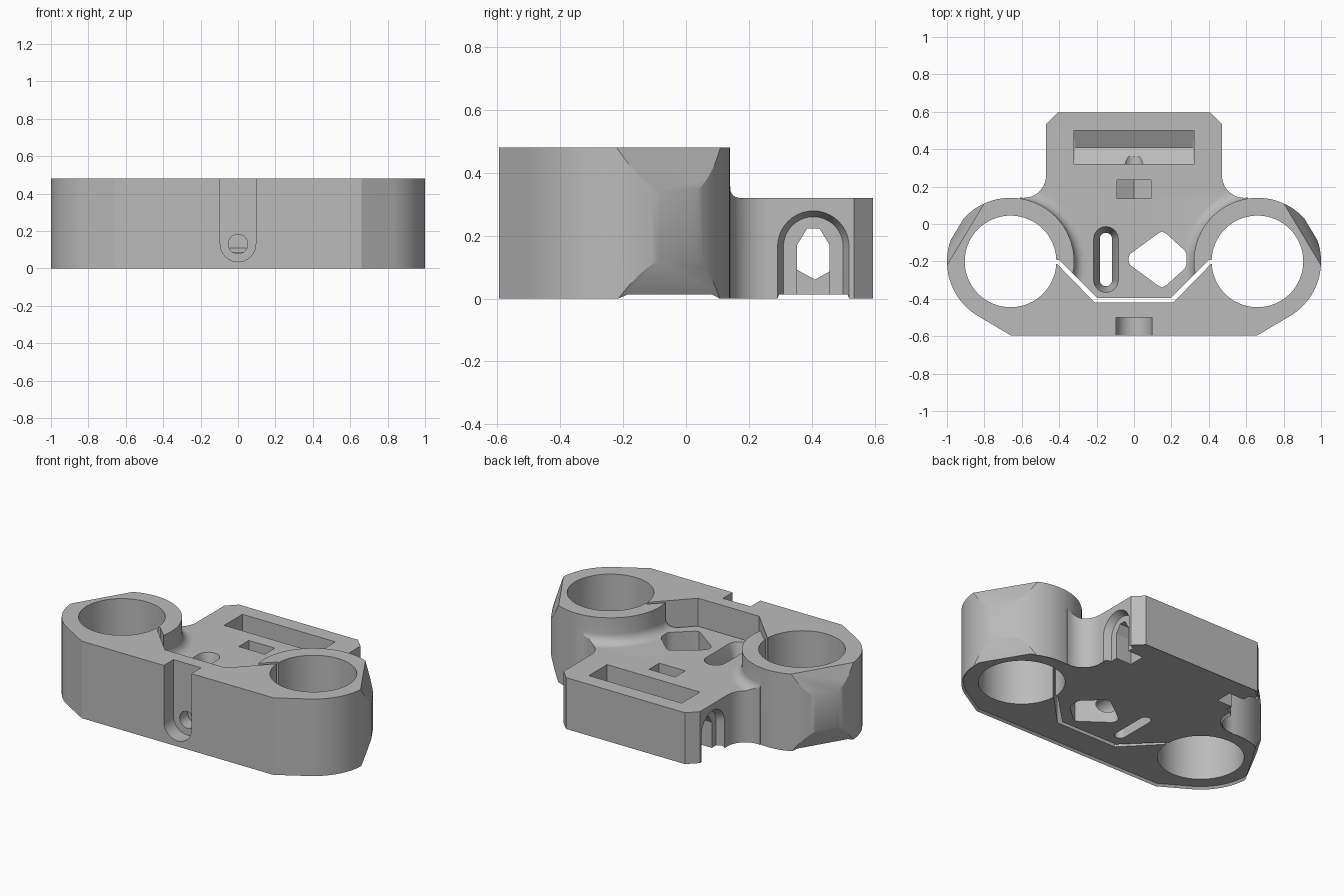
import bpy, bmesh
from math import sin, cos, radians
from mathutils import Vector

if "Cube" in bpy.data.objects:
    bpy.data.objects.remove(bpy.data.objects["Cube"])

RING = (0.66, -0.2)      # bearing hole centre
TOP, PLATE = 0.48, 0.32  # full height and plate height


def arc(cx, cy, r, a0, a1, n):
    return [(cx + r * cos(radians(a0 + (a1 - a0) * i / n)),
             cy + r * sin(radians(a0 + (a1 - a0) * i / n))) for i in range(n + 1)]


def circle(cx, cy, r, n=64):
    return arc(cx, cy, r, 0, 360, n)[:-1]


def place(pts, w, axis):
    order = {"x": lambda u, v: (w, u, v), "y": lambda u, v: (u, w, v), "z": lambda u, v: (u, v, w)}
    return [order[axis](u, v) for u, v in pts]


def loft(name, loops):
    """Closed solid through matching loops of 3D points."""
    bm = bmesh.new()
    rows = [[bm.verts.new(p) for p in loop] for loop in loops]
    for a, b in zip(rows, rows[1:]):
        for i in range(len(a)):
            j = (i + 1) % len(a)
            bm.faces.new((a[i], a[j], b[j], b[i]))
    bm.faces.new(rows[0])
    bm.faces.new(rows[-1])
    bmesh.ops.recalc_face_normals(bm, faces=bm.faces)
    me = bpy.data.meshes.new(name)
    bm.to_mesh(me)
    bm.free()
    ob = bpy.data.objects.new(name, me)
    bpy.context.collection.objects.link(ob)
    return ob


def prism(name, pts, lo, hi, axis="z"):
    return loft(name, [place(pts, lo, axis), place(pts, hi, axis)])


def cut(target, cutter):
    mod = target.modifiers.new("cut", "BOOLEAN")
    mod.operation, mod.solver, mod.object = "DIFFERENCE", "EXACT", cutter
    bpy.context.view_layer.objects.active = target
    bpy.ops.object.modifier_apply(modifier=mod.name)
    bpy.data.objects.remove(cutter)


def mirrored(pts):
    return pts + [(-x, y) for x, y in reversed(pts)]


# Body outline: flat front, round ends, swept necks, chamfered rear corners
half = [(0.66, -0.595)]
half += arc(*RING, 0.34, -60.7, 98.7, 44)
half += arc(0.59, 0.26, 0.12, -81.3, -180, 14)
half += [(0.47, 0.535), (0.41, 0.595)]
body = prism("clamp_body", mirrored(half), 0, TOP)

# Small chamfer along the bottom edge
bm = bmesh.new()
bm.from_mesh(body.data)
base = min(bm.faces, key=lambda f: f.calc_center_median().z)
rim = list(base.verts)
bmesh.ops.inset_region(bm, faces=[base], thickness=0.012, use_even_offset=True)
for v in rim:
    v.co.z = 0.013
bm.to_mesh(body.data)
bm.free()

# Lower the middle plate, leaving flared feet around the two rings
clear = prism("plate_clearance", mirrored([(0.2, -0.41), (0.41, -0.205), (0.66, -0.205), (0.66, 0.8)]), PLATE, 0.7)
for s in (1, -1):
    flare = [(0.4, PLATE - 0.05)] + arc(0.4, PLATE + 0.06, 0.06, 270, 180, 8) + [(0.34, 0.8)]
    cut(clear, loft("ring_flare", [place(circle(s * RING[0], RING[1], r), z, "z") for r, z in flare]))
cut(body, clear)

# Round arch for the side recesses
def arch(h, low=-0.1):
    return [(0.405 - h, low)] + arc(0.405, 0.165, h, 180, 0, 20) + [(0.405 + h, low)]


for s in (1, -1):
    cx, cy = s * RING[0], RING[1]
    # Through hole with a chamfered lower lip
    cut(body, loft("bearing_hole", [place(circle(cx, cy, r), z, "z")
                                    for r, z in ((0.261, -0.003), (0.245, 0.013), (0.245, 0.6))]))
    # Tapered flats on the outer rear of each ring
    n = Vector((s * cos(radians(31)), sin(radians(31)), 0))
    t = Vector((-n.y, n.x, 0))
    profile = [(0.273, 0.5), (0.333, 0.34), (0.333, 0.12), (0.275, -0.02), (0.6, -0.02), (0.6, 0.5)]
    cut(body, loft("ring_flat", [[Vector((cx, cy, z)) + n * d + t * k for d, z in profile]
                                 for k in (-0.28, 0.28)]))
    # Arched side recess and the passage behind it
    cut(body, loft("side_recess", [place(arch(0.118), s * 0.48, "x"), place(arch(0.095), s * 0.425, "x")]))
    passage = [(0.353, -0.1), (0.353, 0.17), (0.385, 0.222), (0.425, 0.222), (0.457, 0.17), (0.457, -0.1)]
    cut(body, prism("side_passage", passage, s * 0.319, s * 0.5, "x"))

# Cross pocket with a V floor
cut(body, prism("cross_pocket", [(0.32, 0.6), (0.32, 0.11), (0.41, 0.06), (0.5, 0.11), (0.5, 0.6)], -0.32, 0.32, "x"))

# Flex slot separating the front jaw from the plate
jaw = [(0.21, -0.42), (0.41, -0.215), (0.46, -0.215), (0.46, -0.193), (0.4, -0.193), (0.197, -0.395)]
cut(body, prism("flex_slot", jaw[:3] + jaw[3:] + [(-x, y) for x, y in reversed(jaw)], -0.1, 0.7))

# Screw channel in the front, screw bore and nut trap
channel = arc(0, 0.13, 0.095, 180, 360, 20) + [(0.095, 0.7), (-0.095, 0.7)]
cut(body, prism("screw_channel", channel, -0.7, -0.5, "y"))
cut(body, prism("screw_bore", circle(0, 0.13, 0.052, 32), -0.55, 0.36, "y"))
cut(body, prism("nut_trap", [(-0.09, 0.6), (-0.09, 0.08), (0, 0.028), (0.09, 0.08), (0.09, 0.6)], 0.135, 0.235, "y"))

# Rounded diamond window
diamond = [(0.13, -0.05), (0.15, -0.04), (0.17, -0.05), (0.27, -0.14), (0.28, -0.16), (0.28, -0.22),
           (0.27, -0.24), (0.17, -0.33), (0.15, -0.34), (0.13, -0.33), (-0.02, -0.22), (-0.03, -0.2),
           (-0.03, -0.18), (-0.02, -0.16)]
cut(body, prism("diamond_window", diamond, -0.1, 0.6))


# Long slot with sunk upper edge
def stadium(r):
    return arc(-0.15, -0.08, r, 0, 180, 12) + arc(-0.15, -0.3, r, 180, 360, 12)


cut(body, loft("long_slot", [place(stadium(r), z, "z")
                             for r, z in ((0.033, -0.1), (0.033, 0.2), (0.066, PLATE), (0.066, 0.6))]))

# Grey plastic
mat = bpy.data.materials.new("grey_plastic")
mat.use_nodes = True
grey = (0.5, 0.5, 0.5, 1)
mat.diffuse_color = grey
mat.node_tree.nodes["Principled BSDF"].inputs["Base Color"].default_value = grey
body.data.materials.clear()
body.data.materials.append(mat)
for f in body.data.polygons:
    f.material_index = 0

bpy.ops.object.select_all(action="DESELECT")
body.select_set(True)
bpy.context.view_layer.objects.active = body
bpy.ops.object.shade_smooth_by_angle(angle=radians(25))
